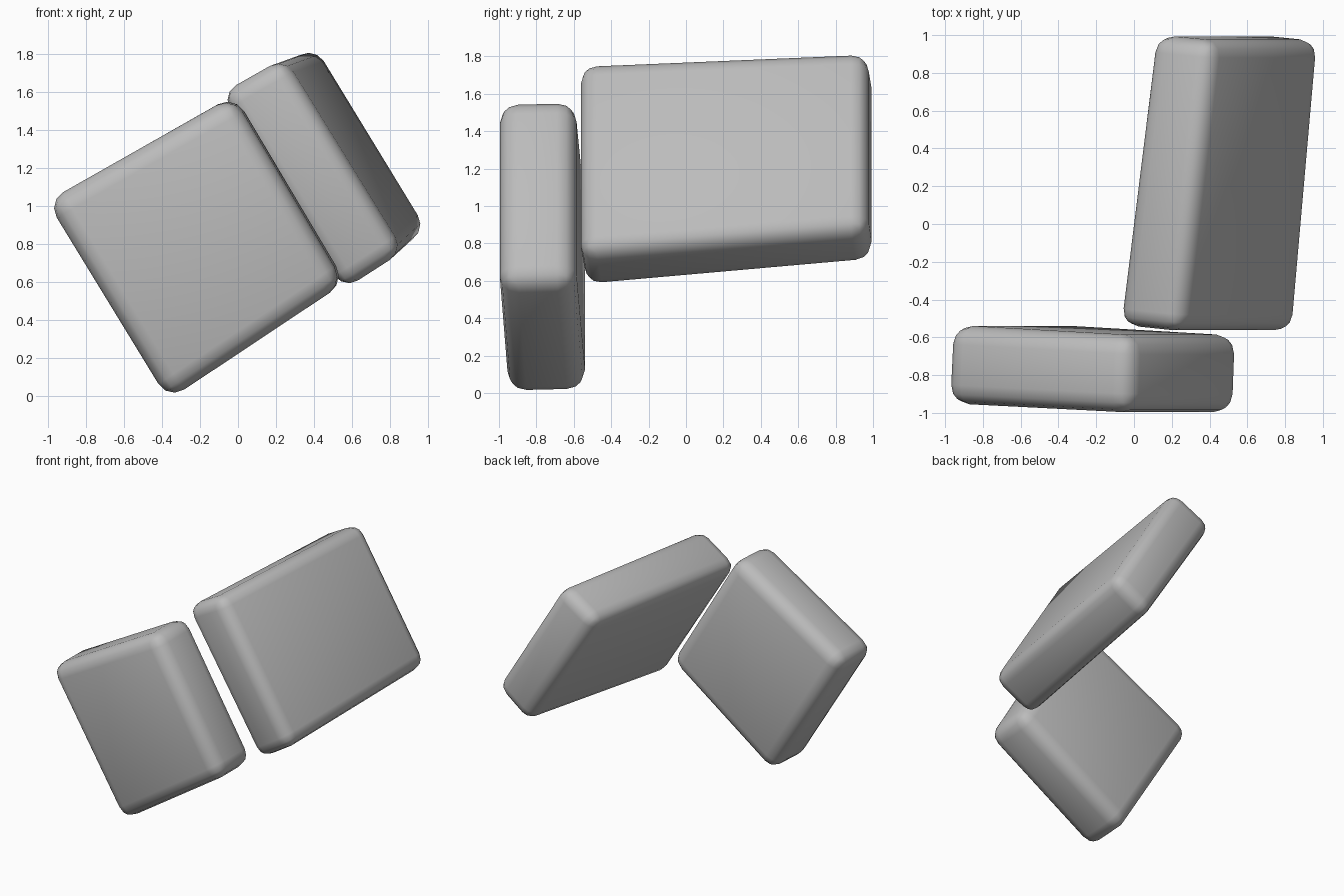
import bpy, bmesh

if "Cube" in bpy.data.objects:
    bpy.data.objects.remove(bpy.data.objects["Cube"])

grey = bpy.data.materials.new("plain grey")
grey.diffuse_color = (0.5, 0.5, 0.5, 1)
grey.use_nodes = True
grey.node_tree.nodes["Principled BSDF"].inputs["Base Color"].default_value = grey.diffuse_color


def rounded_block(name, front, back, radius):
    """Six-sided block between two four-corner ends, with rounded edges."""
    bm = bmesh.new()
    f = [bm.verts.new(p) for p in front]
    b = [bm.verts.new(p) for p in back]
    bm.faces.new(f)
    bm.faces.new(b[::-1])
    for i in range(4):
        j = (i + 1) % 4
        bm.faces.new((f[j], f[i], b[i], b[j]))
    bmesh.ops.recalc_face_normals(bm, faces=bm.faces)
    bmesh.ops.bevel(bm, geom=list(bm.edges), offset=radius, offset_type='OFFSET',
                    segments=3, profile=0.5, affect='EDGES')
    mesh = bpy.data.meshes.new(name)
    bm.to_mesh(mesh)
    bm.free()
    mesh.materials.append(grey)
    ob = bpy.data.objects.new(name, mesh)
    bpy.context.collection.objects.link(ob)
    bpy.ops.object.select_all(action='DESELECT')
    ob.select_set(True)
    bpy.context.view_layer.objects.active = ob
    bpy.ops.object.shade_smooth_by_angle(angle=0.7)
    return ob


# Front block: flat slab tilted about 30 degrees
rounded_block(
    "front_block",
    [(-1.01, -0.95, 1.02), (-0.03, -1.0, 1.575), (0.555, -1.0, 0.59), (-0.37, -0.95, -0.025)],
    [(-0.99, -0.535, 1.03), (-0.015, -0.59, 1.585), (0.57, -0.59, 0.60), (-0.355, -0.535, -0.015)],
    0.1)

# Rear block: longer slab standing behind, turned slightly sideways
rounded_block(
    "rear_block",
    [(-0.10, -0.535, 1.585), (0.235, -0.57, 1.775), (0.865, -0.57, 0.755), (0.545, -0.535, 0.55)],
    [(0.09, 1.0, 1.655), (0.415, 0.97, 1.84), (1.0, 0.97, 0.88), (0.705, 1.0, 0.685)],
    0.09)
